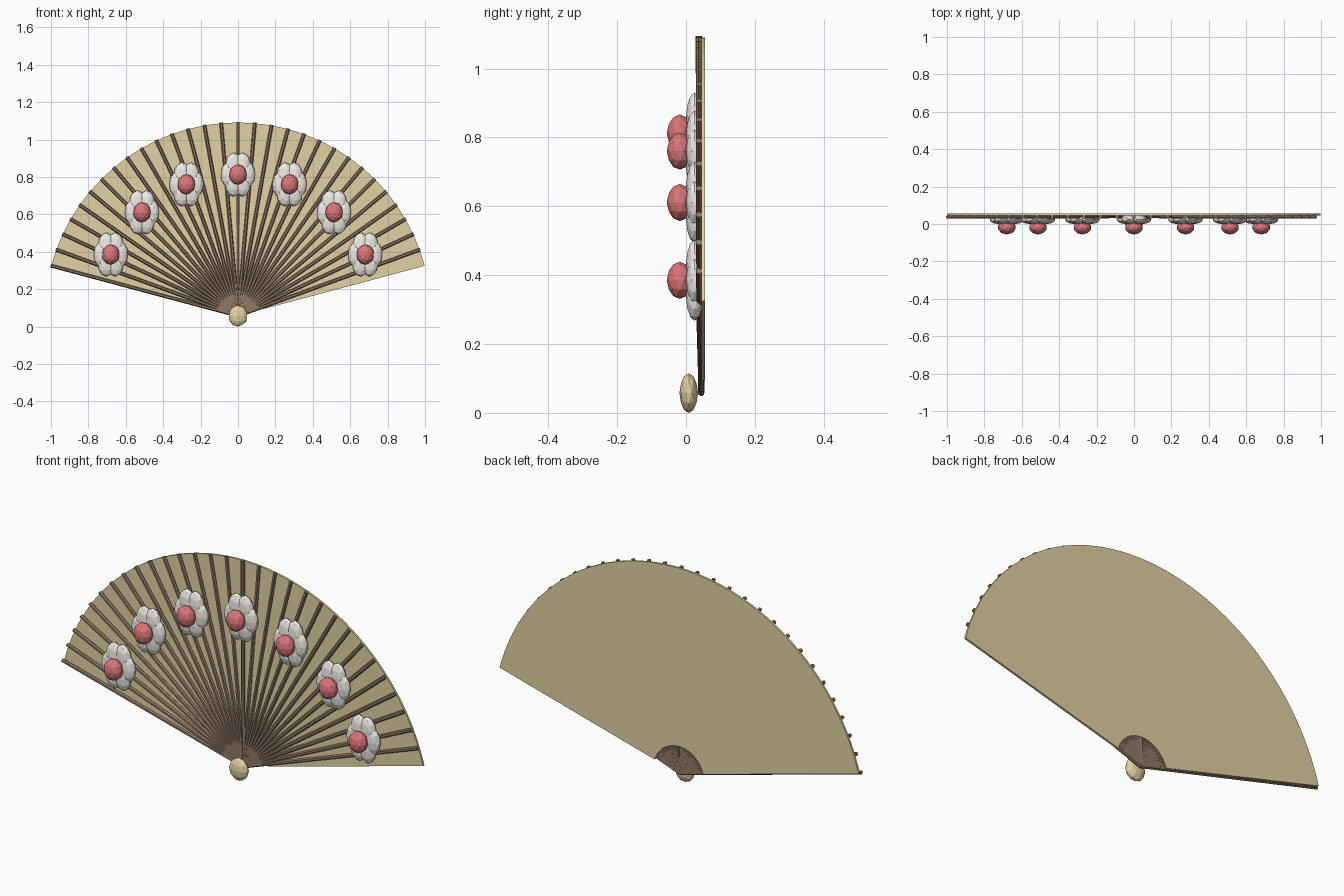
import bpy, bmesh
from math import sin, cos, pi, radians
from mathutils import Vector, Matrix

if "Cube" in bpy.data.objects:
    bpy.data.objects.remove(bpy.data.objects["Cube"])

PIVOT = Vector((0, 0, 0.0575))


def material(name, color):
    m = bpy.data.materials.new(name)
    m.diffuse_color = (*color, 1)
    m.use_nodes = True
    m.node_tree.nodes["Principled BSDF"].inputs["Base Color"].default_value = m.diffuse_color
    return m


gold = material("gold", (0.76, 0.64, 0.36))
brown = material("brown", (0.28, 0.19, 0.13))
white = material("white", (0.85, 0.82, 0.77))
red = material("red", (0.72, 0.18, 0.19))


def finish(bm, name, mat):
    bmesh.ops.recalc_face_normals(bm, faces=bm.faces)
    me = bpy.data.meshes.new(name)
    bm.to_mesh(me)
    bm.free()
    me.materials.append(mat)
    ob = bpy.data.objects.new(name, me)
    bpy.context.collection.objects.link(ob)
    return ob


def ball(bm, center, size, subdiv=2):
    mat = Matrix.Translation(center) @ Matrix.Diagonal((*size, 1))
    bmesh.ops.create_icosphere(bm, subdivisions=subdiv, radius=1, matrix=mat)


def polar(r, angle, y):
    return PIVOT + Vector((r * cos(angle), y, r * sin(angle)))


# fan leaf: thin 150 degree sector, open near the pivot
bm = bmesh.new()
steps = 60
rows = []
for i in range(steps + 1):
    a = radians(15 + 150 * i / steps)
    rows.append([bm.verts.new(polar(r, a, y)) for r, y in
                 ((0.14, 0.045), (1.033, 0.045), (1.033, 0.055), (0.14, 0.055))])
for p, q in zip(rows, rows[1:]):
    for k in range(4):
        bm.faces.new((p[k], p[(k + 1) % 4], q[(k + 1) % 4], q[k]))
bm.faces.new(rows[0])
bm.faces.new(rows[-1])
finish(bm, "fan_leaf", gold)

# ribs: every 5 degrees, leaning slightly forward at the tip
for i in range(30):
    a = radians(165 - 5 * i)
    start, end = polar(0, a, 0.0447), polar(1.037, a, 0.037)
    d = end - start
    rot = d.to_track_quat('Z', 'Y').to_matrix().to_4x4()
    bm = bmesh.new()
    bmesh.ops.create_cone(bm, cap_ends=True, segments=6, radius1=0.0095, radius2=0.0095,
                          depth=d.length, matrix=Matrix.Translation((start + end) / 2) @ rot)
    finish(bm, f"rib_{i + 1}", brown)

# pivot bead
bm = bmesh.new()
ball(bm, PIVOT + Vector((0, 0.008, 0)), (0.052, 0.027, 0.0575))
finish(bm, "pivot_bead", gold)

# blossoms: upright petal clusters with red centres
for i in range(7):
    c = polar(0.755, pi / 2 + radians(150 / 7) * (i - 3), 0)
    bm = bmesh.new()
    for k in range(6):
        t = k * pi / 3
        ball(bm, c + Vector((0.048 * cos(t), 0.025, 0.056 * sin(t))), (0.045, 0.025, 0.069))
    finish(bm, f"blossom_petals_{i + 1}", white)
    bm = bmesh.new()
    ball(bm, c + Vector((0, -0.018, 0)), (0.048, 0.038, 0.054))
    finish(bm, f"blossom_centre_{i + 1}", red)
